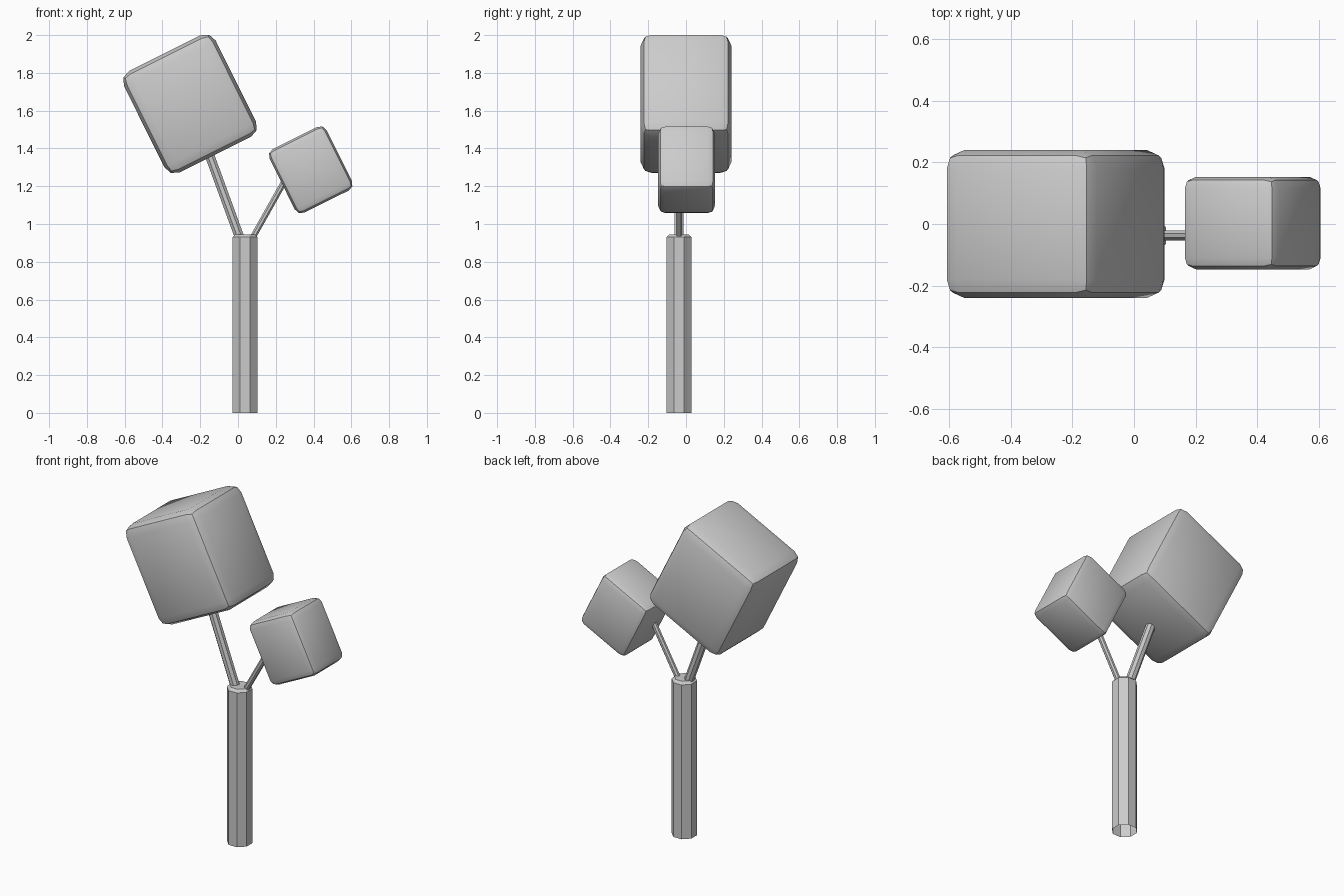
import bpy, bmesh, math
from mathutils import Vector, Matrix

if "Cube" in bpy.data.objects:
    bpy.data.objects.remove(bpy.data.objects["Cube"])

TILT = math.radians(-26.5)


def finish(bm, name, angle=31):
    me = bpy.data.meshes.new(name)
    bmesh.ops.recalc_face_normals(bm, faces=bm.faces)
    bm.to_mesh(me)
    bm.free()
    ob = bpy.data.objects.new(name, me)
    bpy.context.collection.objects.link(ob)
    bpy.ops.object.select_all(action='DESELECT')
    ob.select_set(True)
    bpy.context.view_layer.objects.active = ob
    bpy.ops.object.shade_smooth_by_angle(angle=math.radians(angle))
    return ob


def foliage(name, center, size, bevel):
    bm = bmesh.new()
    bmesh.ops.create_cube(bm, size=1)
    bmesh.ops.scale(bm, vec=size, verts=bm.verts)
    bmesh.ops.bevel(bm, geom=bm.edges[:], offset=bevel, segments=2,
                    profile=0.5, affect='EDGES')
    ob = finish(bm, name)
    ob.location = center
    ob.rotation_euler = (0, TILT, 0)


def branch(name, start, end, radius):
    a, b = Vector(start), Vector(end)
    bm = bmesh.new()
    bmesh.ops.create_cone(bm, cap_ends=True, segments=8, radius1=radius,
                          radius2=radius, depth=(b - a).length,
                          matrix=Matrix.Rotation(math.pi / 8, 4, 'Z'))
    ob = finish(bm, name)
    ob.location = (a + b) / 2
    ob.rotation_euler = (0, math.atan2(b.x - a.x, b.z - a.z), 0)


# trunk: open-bottomed octagonal column with a chamfered top
H = 0.945
bm = bmesh.new()
bmesh.ops.create_cone(bm, cap_ends=True, segments=8, radius1=0.0715,
                      radius2=0.0715, depth=H,
                      matrix=Matrix.Translation((0, 0, H / 2)) @ Matrix.Rotation(math.pi / 8, 4, 'Z'))
bottom = [f for f in bm.faces if f.calc_center_median().z < 0.01]
bmesh.ops.delete(bm, geom=bottom, context='FACES_ONLY')
rim = [e for e in bm.edges if all(v.co.z > H - 0.01 for v in e.verts)]
bmesh.ops.bevel(bm, geom=rim, offset=0.015, segments=1, affect='EDGES')
trunk = finish(bm, "trunk")
trunk.location = (0.037, -0.037, 0)

# branches run from the trunk top into the leaf blocks
branch("large_branch", (0.008, -0.037, 0.93), (-0.16, -0.037, 1.39), 0.027)
branch("small_branch", (0.079, -0.037, 0.93), (0.245, -0.037, 1.225), 0.017)

# leaf blocks: rounded boxes, the small one a scaled copy
foliage("large_foliage", (-0.254, 0, 1.636), (0.542, 0.48, 0.60), 0.06)
foliage("small_foliage", (0.385, 0.003, 1.287), (0.338, 0.30, 0.376), 0.038)
